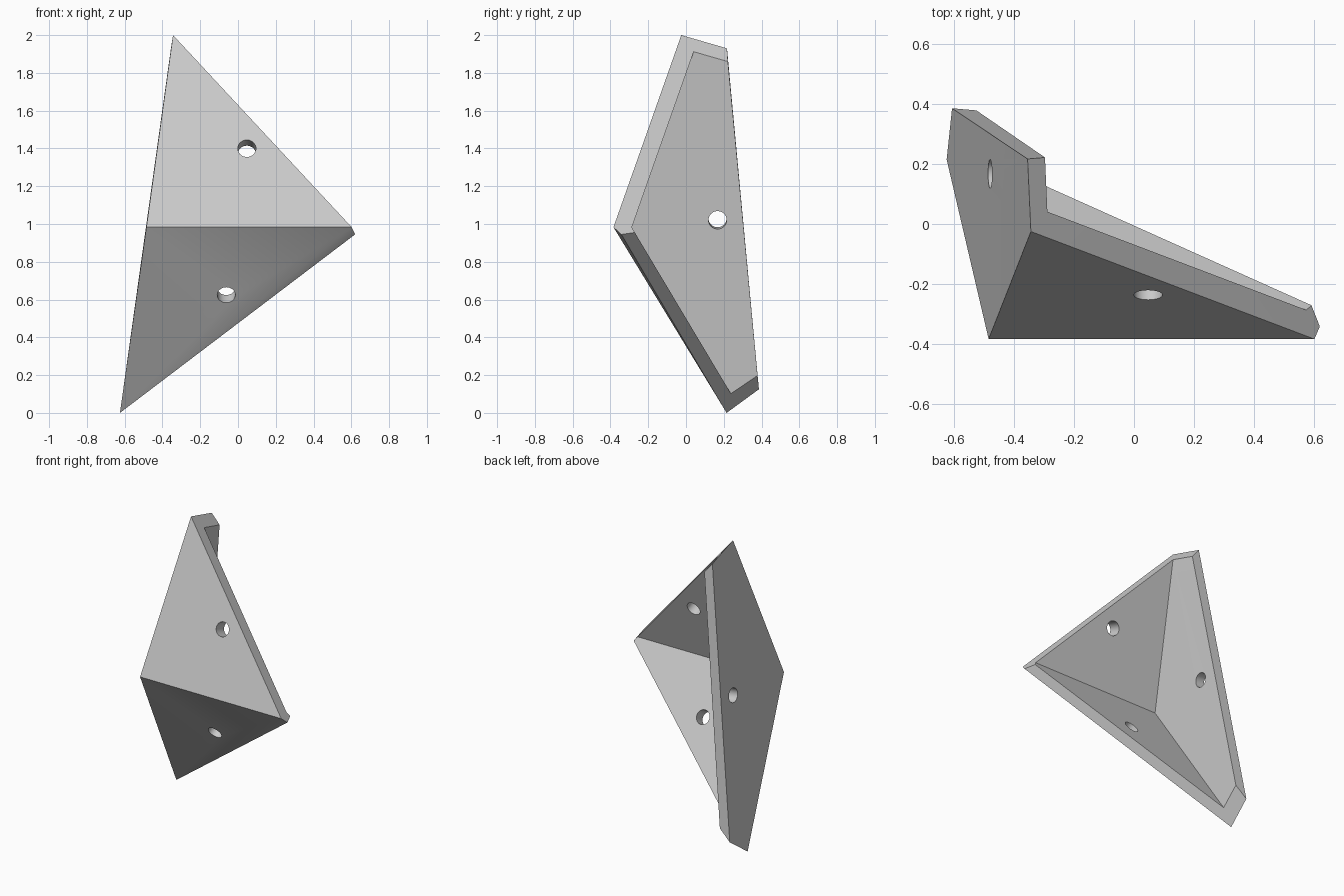
import bpy
import bmesh
from math import radians
from mathutils import Vector

cube = bpy.data.objects.get("Cube")
if cube:
    bpy.data.objects.remove(cube)

# One plain grey material
grey = bpy.data.materials.new("light_grey")
grey.use_nodes = True
colour = (0.6, 0.6, 0.6, 1)
grey.diffuse_color = colour
grey.node_tree.nodes["Principled BSDF"].inputs["Base Color"].default_value = colour

# Corners of the three-panel shell: outer skin, then inner skin
corners = {
    "top": (-0.344, -0.025, 2.0),
    "top_back": (-0.355, 0.217, 1.93),
    "low_back": (-0.607, 0.386, 0.125),
    "low": (-0.625, 0.215, 0.0),
    "apex": (-0.485, -0.384, 0.983),
    "tip": (0.602, -0.384, 0.983),
    "tip_low": (0.62, -0.342, 0.945),
    "in_top": (-0.289, 0.041, 1.912),
    "in_top_back": (-0.297, 0.222, 1.86),
    "in_low_back": (-0.526, 0.379, 0.198),
    "in_low": (-0.543, 0.238, 0.102),
    "in_apex": (-0.417, -0.289, 0.982),
    "in_tip": (0.575, -0.287, 0.982),
    "in_tip_low": (0.592, -0.271, 0.955),
}
faces = [
    # side panel, outer and inner
    "top apex low low_back top_back",
    "in_top in_top_back in_low_back in_low in_apex",
    # upper panel
    "top tip apex",
    "in_top in_apex in_tip",
    # lower panel
    "apex tip low",
    "tip tip_low low",
    "in_apex in_low in_tip_low in_tip",
    # rim strips
    "top top_back in_top_back in_top",
    "top_back low_back in_low_back in_top_back",
    "low_back low in_low in_low_back",
    "low tip_low in_tip_low in_low",
    "top in_top in_tip tip",
    "tip in_tip in_tip_low tip_low",
]

bm = bmesh.new()
verts = {name: bm.verts.new(co) for name, co in corners.items()}
for names in faces:
    bm.faces.new([verts[n] for n in names.split()])
bmesh.ops.recalc_face_normals(bm, faces=bm.faces)
mesh = bpy.data.meshes.new("corner_bracket")
bm.to_mesh(mesh)
bm.free()
mesh.materials.append(grey)
bracket = bpy.data.objects.new("corner_bracket", mesh)
bpy.context.collection.objects.link(bracket)


def panel_normal(a, b, c):
    a, b, c = (Vector(corners[n]) for n in (a, b, c))
    return (b - a).cross(c - a).normalized()


def drill(name, centre, axis):
    """Cut a round bolt hole square to a panel."""
    bpy.ops.mesh.primitive_cylinder_add(
        vertices=32, radius=0.048, depth=0.4, location=centre,
        rotation=axis.to_track_quat("Z", "Y").to_euler())
    cutter = bpy.context.object
    cutter.name = name
    cutter.hide_render = True
    cutter.data.materials.append(grey)
    cut = bracket.modifiers.new(name, "BOOLEAN")
    cut.operation = "DIFFERENCE"
    cut.solver = "EXACT"
    cut.object = cutter
    bpy.context.view_layer.objects.active = bracket
    bpy.ops.object.modifier_apply(modifier=name)
    bpy.data.objects.remove(cutter)


# One bolt hole through each panel
drill("upper_hole", (0.047, -0.237, 1.4), panel_normal("top", "tip", "apex"))
drill("lower_hole", (-0.062, -0.164, 0.625), panel_normal("apex", "tip", "low"))
drill("side_hole", (-0.478, 0.167, 1.03), panel_normal("top", "apex", "low"))

# Smooth hole walls, crisp panel edges
bpy.ops.object.select_all(action="DESELECT")
bracket.select_set(True)
bpy.context.view_layer.objects.active = bracket
bpy.ops.object.shade_smooth_by_angle(angle=radians(20))
